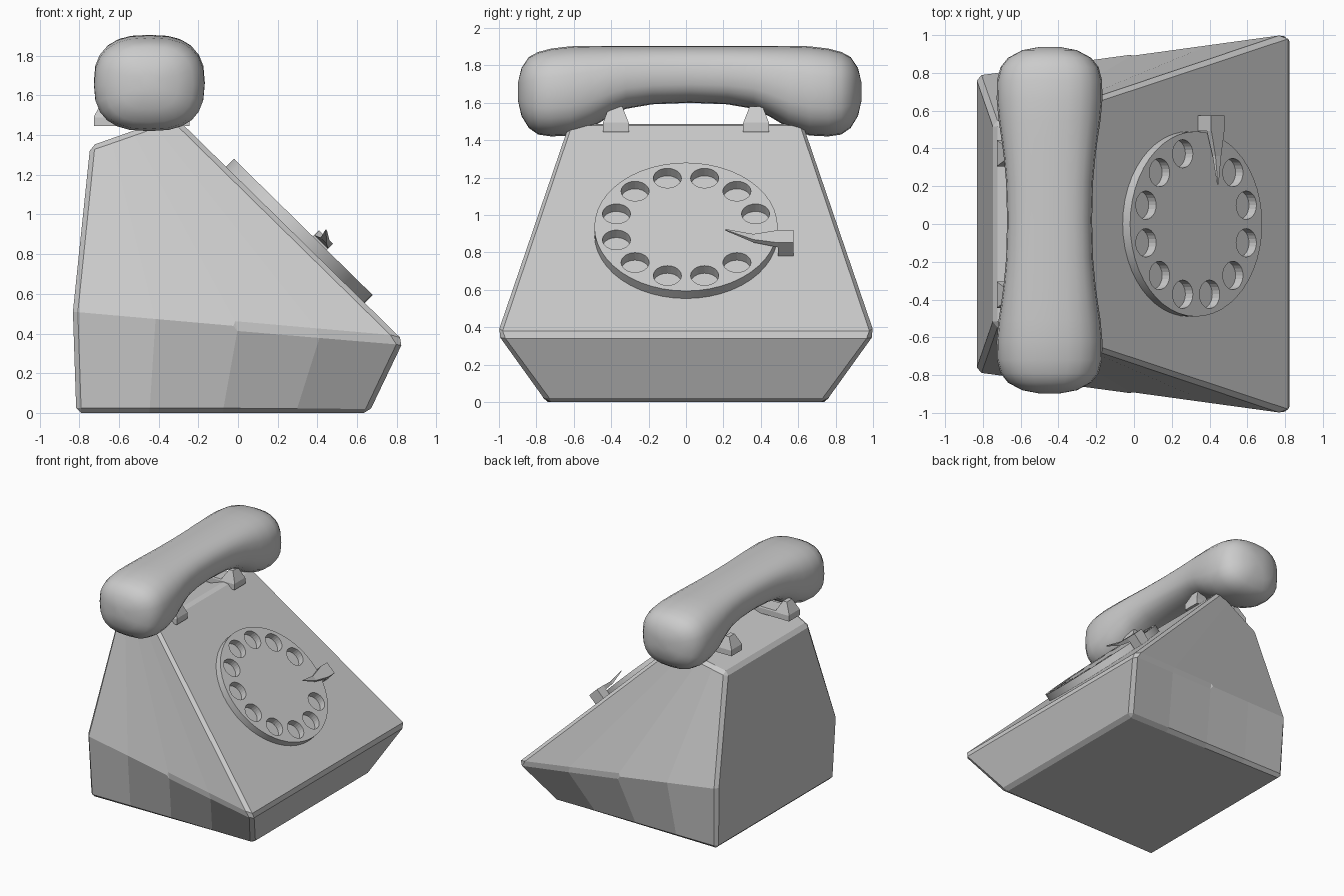
import bpy, bmesh, math
from mathutils import Matrix, Vector

if "Cube" in bpy.data.objects:
    bpy.data.objects.remove(bpy.data.objects["Cube"])


def make_object(name, bm, smooth=None, matrix=None):
    bmesh.ops.recalc_face_normals(bm, faces=bm.faces)
    mesh = bpy.data.meshes.new(name)
    bm.to_mesh(mesh)
    bm.free()
    ob = bpy.data.objects.new(name, mesh)
    bpy.context.collection.objects.link(ob)
    if matrix:
        ob.matrix_world = matrix
    if smooth:
        bpy.ops.object.select_all(action='DESELECT')
        ob.select_set(True)
        bpy.context.view_layer.objects.active = ob
        bpy.ops.object.shade_smooth_by_angle(angle=math.radians(smooth))
    return ob


def loft(bm, rings, split_caps=False):
    """Skin closed rings of equal length and cap both ends."""
    vs = [[bm.verts.new(p) for p in r] for r in rings]
    n = len(vs[0])
    for a, b in zip(vs, vs[1:]):
        for i in range(n):
            j = (i + 1) % n
            bm.faces.new((a[i], a[j], b[j], b[i]))
    for r in (vs[0], vs[-1]):
        if split_caps:
            bm.faces.new((r[0], r[1], r[4], r[5]))
            bm.faces.new((r[1], r[2], r[3], r[4]))
        else:
            bm.faces.new(r)


# Body: front outline (bottom, lip, ridge) blended into the back outline
front = [Vector(p) for p in ((0.66, 0.745, 0), (0.834, 1.012, 0.363), (-0.32, 0.63, 1.495))]
back = [Vector(p) for p in ((-0.815, 0.765, 0), (-0.832, 0.785, 0.51), (-0.745, 0.535, 1.345))]
rings = []
for k in range(5):
    half = [f.lerp(b, k / 4) for f, b in zip(front, back)]
    rings.append(half + [Vector((p.x, -p.y, p.z)) for p in reversed(half)])
bm = bmesh.new()
loft(bm, rings, split_caps=True)
body = make_object("body", bm)
bev = body.modifiers.new("edge_chamfer", 'BEVEL')
bev.width = 0.025
bev.segments = 1
bev.limit_method = 'ANGLE'
bev.angle_limit = math.radians(30)

# Frame on the sloping panel: local x down the slope, z outward
slope = Vector((1.154, 0, -1.132)).normalized()
normal = Vector((-slope.z, 0, slope.x))
panel = Matrix.Translation((0.29, 0, 0.897)) @ Matrix(
    (slope, (0, 1, 0), normal)).transposed().to_4x4()


def disc(bm, radius, z0, z1, sides, x=0, y=0):
    bmesh.ops.create_cone(bm, cap_ends=True, segments=sides, radius1=radius, radius2=radius,
                          depth=z1 - z0, matrix=Matrix.Translation((x, y, (z0 + z1) / 2)))


# Dial with eleven finger holes
bm = bmesh.new()
disc(bm, 0.49, -0.012, 0.056, 48)
dial = make_object("dial", bm, 30, panel)
bm = bmesh.new()
for k in range(11):
    a = math.radians(15 + 30 * k)
    disc(bm, 0.075, -0.1, 0.2, 24, -0.385 * math.sin(a), 0.385 * math.cos(a))
cutter = make_object("hole_cutter", bm, None, panel)
cut = dial.modifiers.new("finger_holes", 'BOOLEAN')
cut.operation = 'DIFFERENCE'
cut.solver = 'EXACT'
cut.object = cutter
bpy.context.view_layer.update()
bpy.context.view_layer.objects.active = dial
bpy.ops.object.modifier_apply(modifier=cut.name)
bpy.data.objects.remove(cutter)

# Finger stop: block beside the dial and a tapering blade over it
bm = bmesh.new()
for part in (((0.575, 0.068, 0.166, -0.01, 0.1), (0.492, 0.068, 0.166, -0.01, 0.1)),
             ((0.492, 0.07, 0.166, 0.065, 0.1), (0.36, 0.1, 0.142, 0.078, 0.1),
              (0.21, 0.09, 0.096, 0.122, 0.128))):
    loft(bm, [[(s0, y, h0), (s1, y, h0), (s1, y, h1), (s0, y, h1)] for y, s0, s1, h0, h1 in part])
make_object("finger_stop", bm, None, panel)

# Cradle rests: saddle profile with a prong front and back
profile = ((-0.725, 1.495), (-0.68, 1.58), (-0.645, 1.58), (-0.6, 1.5),
           (-0.37, 1.5), (-0.32, 1.58), (-0.285, 1.58), (-0.245, 1.495))
for side, label in ((-1, "left"), (1, "right")):
    bm = bmesh.new()
    rings = []
    for x, z in profile:
        w = 0.07 - 0.035 * max(0, z - 1.49) / 0.09
        c = 0.375 * side
        rings.append([(x, c - 0.07, 1.445), (x, c + 0.07, 1.445), (x, c + 0.07, 1.49),
                      (x, c + w, z), (x, c - w, z), (x, c - 0.07, 1.49)])
    loft(bm, rings)
    make_object("cradle_rest_" + label, bm)

# Handset: rounded sections (distance, bottom, top, half width), mirrored about the middle
half = ((0, 1.60, 1.905, 0.225), (0.2, 1.592, 1.905, 0.23), (0.34, 1.568, 1.905, 0.243),
        (0.43, 1.525, 1.905, 0.255), (0.53, 1.465, 1.905, 0.27), (0.64, 1.425, 1.902, 0.28),
        (0.74, 1.42, 1.89, 0.278), (0.81, 1.43, 1.872, 0.26), (0.86, 1.465, 1.845, 0.22),
        (0.9, 1.53, 1.785, 0.145), (0.918, 1.61, 1.71, 0.05))
sections = [(-d, b, t, w) for d, b, t, w in reversed(half[1:])] + list(half)
sides, power = 24, 2 / 2.6
rings = []
for d, b, t, w in sections:
    ring = []
    for i in range(sides):
        a = math.tau * i / sides
        c, s = math.cos(a), math.sin(a)
        ring.append((-0.447 + w * math.copysign(abs(c) ** power, c), 0.02 + d,
                     (b + t) / 2 + (t - b) / 2 * math.copysign(abs(s) ** power, s)))
    rings.append(ring)
bm = bmesh.new()
loft(bm, rings)
make_object("handset", bm, 60)
